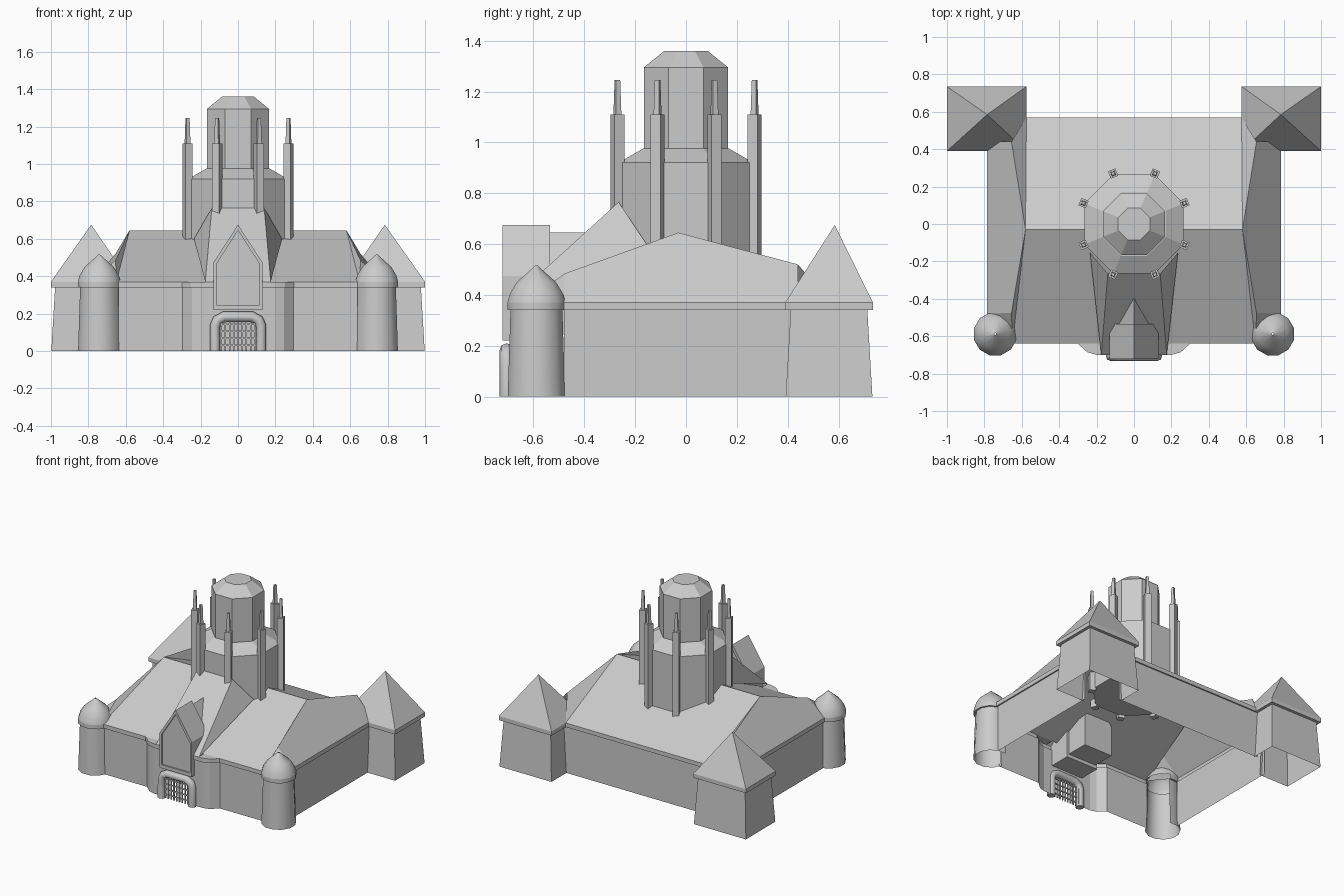
import bpy, bmesh, math
from mathutils import Vector

cube = bpy.data.objects.get("Cube")
if cube:
    bpy.data.objects.remove(cube, do_unlink=True)

stone = bpy.data.materials.new("light_grey_stone")
stone.use_nodes = True
GREY = (0.6, 0.6, 0.6, 1)
stone.diffuse_color = GREY
stone.node_tree.nodes["Principled BSDF"].inputs["Base Color"].default_value = GREY

WALL, EAVE = 0.34, 0.37


def build(name, verts, faces, mirror=False, smooth=False):
    """Mesh object from points and faces, optionally mirrored left to right."""
    bm = bmesh.new()
    vs = [bm.verts.new(v) for v in verts]
    for f in faces:
        bm.faces.new([vs[i] for i in f])
    bmesh.ops.recalc_face_normals(bm, faces=bm.faces)
    me = bpy.data.meshes.new(name)
    bm.to_mesh(me)
    bm.free()
    me.materials.append(stone)
    ob = bpy.data.objects.new(name, me)
    bpy.context.collection.objects.link(ob)
    if mirror:
        ob.modifiers.new("Mirror", 'MIRROR')
    if smooth:
        bpy.ops.object.select_all(action='DESELECT')
        ob.select_set(True)
        bpy.context.view_layer.objects.active = ob
        bpy.ops.object.shade_smooth_by_angle(angle=math.radians(35))
    return ob


def loft(name, rows, closed=False, caps=False, **kw):
    """Skin a stack of equally long point rows."""
    n = len(rows[0])
    faces = []
    for r in range(len(rows) - 1):
        for i in range(n if closed else n - 1):
            j = (i + 1) % n
            faces.append((r * n + i, r * n + j, (r + 1) * n + j, (r + 1) * n + i))
    if caps:
        last = (len(rows) - 1) * n
        faces += [tuple(range(n)), tuple(range(last, last + n))]
    return build(name, [p for row in rows for p in row], faces, **kw)


def inset(path, d):
    """Move an open plan path sideways by d (to its left), with mitred corners."""
    pts = [Vector(p) for p in path]
    out = []
    for i, p in enumerate(pts):
        dirs = [(b - a).normalized() for a, b in zip(pts, pts[1:])]
        a, b = dirs[max(i - 1, 0)], dirs[min(i, len(dirs) - 1)]
        na, nb = Vector((-a.y, a.x)), Vector((-b.y, b.x))
        out.append(p + (na + nb) * d / (1 + na.dot(nb)))
    return out


def wall(name, path, foot, head, **kw):
    """Wall with a projecting eave band; the path is the eave outline."""
    def row(d, z):
        return [(p.x, p.y, z) for p in inset(path, d)]
    return loft(name, [row(foot, 0), row(head, WALL), row(0, WALL), row(0, EAVE)], mirror=True, **kw)


def ring(r, z, n=8, c=(0, 0)):
    return [(c[0] + r * math.cos((i + 0.5) * math.tau / n),
             c[1] + r * math.sin((i + 0.5) * math.tau / n), z) for i in range(n)]


def box(name, lo, hi, **kw):
    rows = [[(lo[0], lo[1], z), (hi[0], lo[1], z), (hi[0], hi[1], z), (lo[0], hi[1], z)]
            for z in (lo[2], hi[2])]
    return loft(name, rows, closed=True, caps=True, **kw)


# Main walls
bay = [(0.2, -0.7), (0.25, -0.685), (0.3, -0.64)]
wall("front_wall", [(0.1, -0.7)] + bay + [(0.64, -0.64)], 0.01, 0.01)
wall("side_wall", [(0.785, -0.48), (0.785, 0.42)], 0.01, 0.01)
wall("back_wall", [(0.6, 0.57), (0, 0.57)], 0.01, 0.01)
build("wall_above_gate", [(-0.1, -0.69, 0.17), (0.1, -0.69, 0.17), (0.1, -0.69, WALL), (-0.1, -0.69, WALL)],
      [(0, 1, 2, 3)])
box("eave_above_gate", (-0.1, -0.7, WALL), (0.1, -0.685, EAVE))

# Square back towers with pyramid roofs
x0, x1, y0, y1 = 0.575, 1.0, 0.39, 0.735
wall("square_tower", [(0.76, y0), (x1, y0), (x1, y1), (x0, y1), (x0, 0.55)], 0.002, 0.022)
build("square_tower_roof",
      [(x0, y0, EAVE), (x1, y0, EAVE), (x1, y1, EAVE), (x0, y1, EAVE), (0.785, 0.585, 0.675)],
      [(i, (i + 1) % 4, 4) for i in range(4)], mirror=True)

# Round front towers with domed roofs
CX, CY, R = 0.742, -0.588, 0.118
arc = [(CX + R * math.cos(math.radians(a)), CY + R * math.sin(math.radians(a)))
       for a in range(-165, 106, 30)]
wall("round_tower", arc, 0.001, 0.012, smooth=True)
loft("round_tower_roof",
     [ring(r, z, 12, (CX, CY)) for r, z in ((R, EAVE), (0.108, 0.405), (0.08, 0.45), (0.005, 0.515))],
     closed=True, mirror=True, smooth=True)

# Hipped main roof
ridge = 0.645
build("main_roof",
      [(0, -0.03, ridge), (0.58, -0.03, ridge),
       (0, 0.57, EAVE), (0.575, 0.57, EAVE), (0.655, 0.44, 0.52),
       (0.785, 0.44, EAVE), (0.785, -0.48, EAVE), (0.655, -0.475, 0.485),
       (0.65, -0.64, EAVE), (0, -0.64, EAVE)],
      [(0, 1, 3, 2), (1, 4, 3), (1, 7, 6, 5, 4), (1, 8, 7), (7, 8, 6), (0, 9, 8, 1)], mirror=True)
shelf = [(0.17, -0.7)] + bay + [(0.17, -0.64)]
build("bay_roof_edge", [(x, y, EAVE) for x, y in shelf], [tuple(range(5))], mirror=True)

# Steep roof over the entrance bay
build("bay_roof",
      [(0, -0.7, EAVE), (0.175, -0.7, EAVE), (0.14, -0.265, 0.765), (0, -0.265, 0.765),
       (0.235, -0.155, 0.6)],
      [(0, 1, 2, 3), (1, 4, 2)], mirror=True)


# Dormer above the gate: framed front part and a smaller rear part
def gable(w, base, shoulder, peak, y):
    return [(-w, y, base), (w, y, base), (w, y, shoulder), (0, y, peak), (-w, y, shoulder)]


outer, inner = (0.13, 0.22, 0.475, 0.675), (0.115, 0.245, 0.465, 0.645)
loft("dormer_frame", [gable(*inner, -0.708), gable(*inner, -0.722), gable(*outer, -0.722),
                      gable(*outer, -0.535), gable(*inner, -0.535)], closed=True)
loft("dormer_body", [gable(*inner, y) for y in (-0.71, -0.37)], closed=True, caps=True)

# Octagonal tower with a narrower drum and a flat-topped cap
octagon = 1 / math.cos(math.pi / 8)
profile = ((0.265, 0.5), (0.265, 0.92), (0.17, 0.975), (0.165, 0.975),
           (0.165, 1.295), (0.085, 1.36))
loft("octagonal_tower", [ring(r * octagon, z) for r, z in profile], closed=True, caps=True)

# Pinnacles on the eight corners
for i, (px, py, _) in enumerate(ring(0.292, 0)):
    t = math.atan2(py, px)
    rows = []
    for r, z in ((0.03, 0.48), (0.03, 1.11), (0.017, 1.11), (0.012, 1.245)):
        rows.append([(px + r * math.cos(t + math.pi / 4 + k * math.pi / 2),
                      py + r * math.sin(t + math.pi / 4 + k * math.pi / 2), z) for k in range(4)])
    loft(f"pinnacle_{i + 1}", rows, closed=True, caps=True)

# Rounded gate surround
cu = bpy.data.curves.new("gate_surround", 'CURVE')
cu.dimensions = '3D'
cu.bevel_depth, cu.bevel_resolution, cu.use_fill_caps = 0.028, 2, True
half = [(0.123, 0), (0.123, 0.135), (0.11, 0.165), (0.075, 0.183)]
arch = half + [(-x, z) for x, z in reversed(half)]
sp = cu.splines.new('POLY')
sp.points.add(len(arch) - 1)
for p, (x, z) in zip(sp.points, arch):
    p.co = (x, -0.705, z, 1)
cu.materials.append(stone)
bpy.context.collection.objects.link(bpy.data.objects.new("gate_surround", cu))

# Gate grille
for i in range(9):
    x = (i - 4) * 0.0225
    box(f"gate_bar_{i + 1}", (x - 0.004, -0.712, 0.004), (x + 0.004, -0.704, 0.17))
for i in range(4):
    z = 0.03 + i * 0.038
    box(f"gate_rail_{i + 1}", (-0.1, -0.71, z - 0.004), (0.1, -0.702, z + 0.004))
